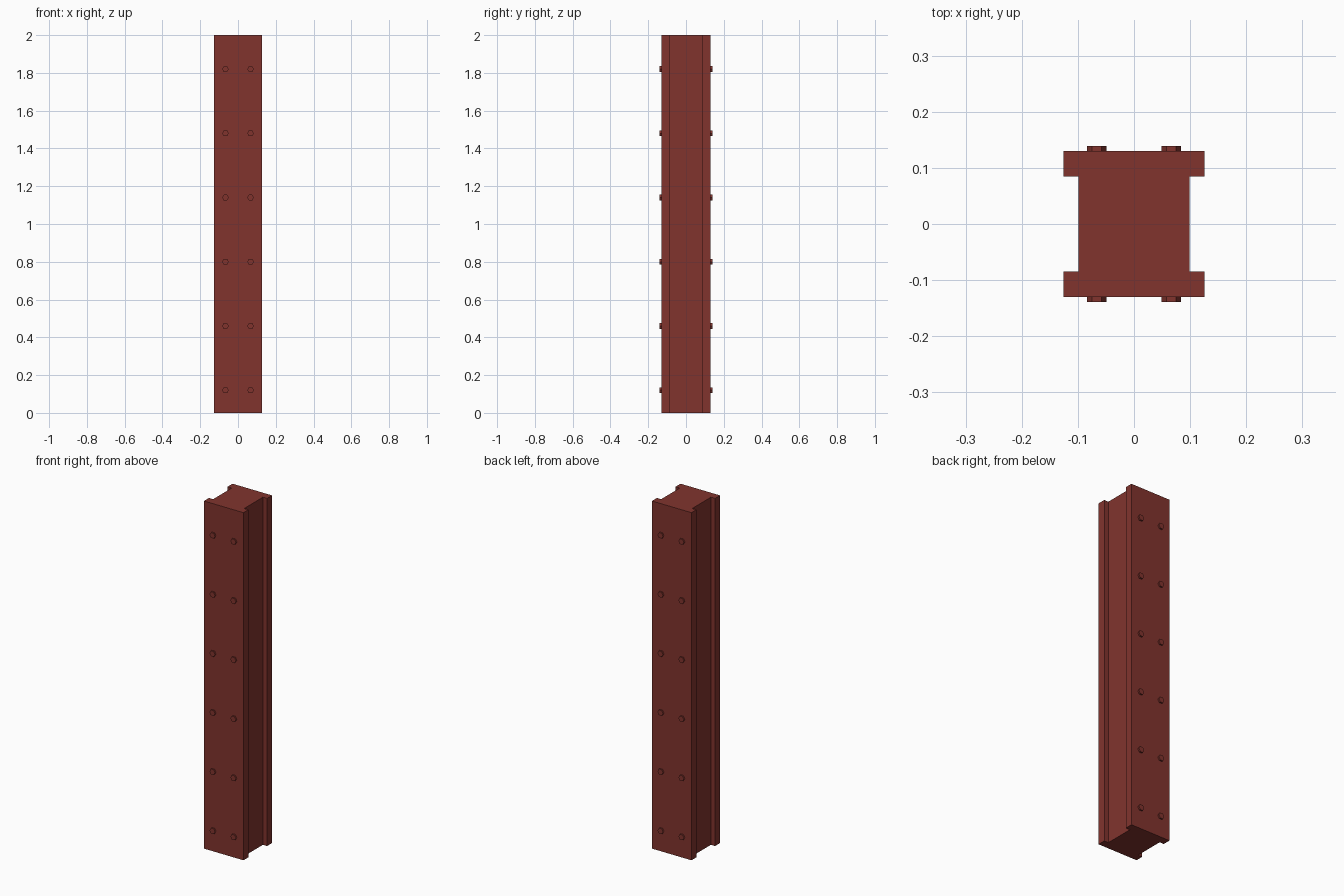
import bpy, bmesh, math
from mathutils import Matrix

if "Cube" in bpy.data.objects:
    bpy.data.objects.remove(bpy.data.objects["Cube"])

paint = bpy.data.materials.new("rust_red_paint")
paint.diffuse_color = (0.22, 0.034, 0.027, 1)
paint.use_nodes = True
paint.node_tree.nodes["Principled BSDF"].inputs["Base Color"].default_value = paint.diffuse_color


def add_object(name, bm):
    bmesh.ops.recalc_face_normals(bm, faces=bm.faces)
    mesh = bpy.data.meshes.new(name)
    bm.to_mesh(mesh)
    bm.free()
    mesh.materials.append(paint)
    obj = bpy.data.objects.new(name, mesh)
    bpy.context.collection.objects.link(obj)
    return obj


# Girder: an I-shaped profile extruded upwards
FLANGE_X, WEB_X, FLANGE_Y, WEB_Y, HEIGHT = 0.126, 0.099, 0.13, 0.085, 2.0
half = [(FLANGE_X, -FLANGE_Y), (FLANGE_X, -WEB_Y), (WEB_X, -WEB_Y),
        (WEB_X, WEB_Y), (FLANGE_X, WEB_Y), (FLANGE_X, FLANGE_Y)]
profile = half + [(-x, y) for x, y in reversed(half)]
bm = bmesh.new()
base = bm.faces.new([bm.verts.new((x, y, 0)) for x, y in profile])
extruded = bmesh.ops.extrude_face_region(bm, geom=[base], use_keep_orig=True)
bmesh.ops.translate(bm, vec=(0, 0, HEIGHT),
                    verts=[g for g in extruded["geom"] if isinstance(g, bmesh.types.BMVert)])
add_object("girder", bm)

# Rivets: two columns of six on each flange face
for side, name in ((-1, "front_rivets"), (1, "back_rivets")):
    bm = bmesh.new()
    for row in range(6):
        for x in (-0.0665, 0.0665):
            place = (Matrix.Translation((x, side * 0.1295, 0.12 + row * 0.34))
                     @ Matrix.Rotation(math.pi / 2, 4, 'X'))
            bmesh.ops.create_cone(bm, cap_ends=True, segments=6, radius1=0.0175,
                                  radius2=0.0175, depth=0.019,
                                  matrix=place @ Matrix.Rotation(math.pi / 6, 4, 'Z'))
    add_object(name, bm)
